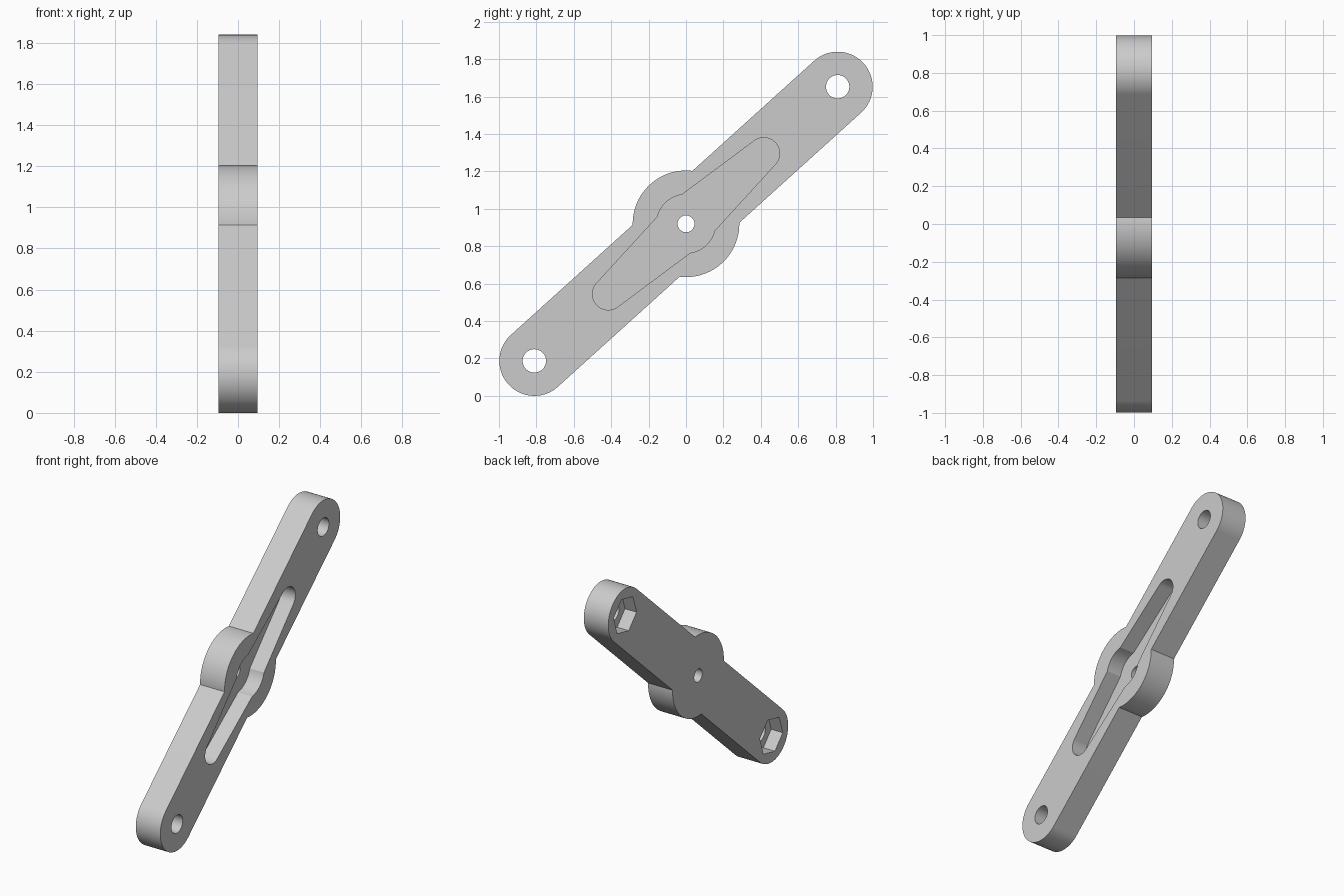
import bpy, bmesh
from math import sin, cos, pi, asin, acos, radians, atan2

cube = bpy.data.objects.get("Cube")
if cube:
    bpy.data.objects.remove(cube, do_unlink=True)

TILT = atan2(0.733, 0.811)   # slope of the arm
REACH = 1.093                # centre to end hole
MID_Z = 0.92
HALF = 0.095                 # half thickness

grey = bpy.data.materials.new("light grey")
grey.use_nodes = True
grey.diffuse_color = (0.6, 0.6, 0.6, 1)
grey.node_tree.nodes["Principled BSDF"].inputs["Base Color"].default_value = (0.6, 0.6, 0.6, 1)


def arc(u, r, a0, a1, n):
    return [(u + r * cos(a0 + (a1 - a0) * i / n), r * sin(a0 + (a1 - a0) * i / n))
            for i in range(n + 1)]


def circle(u, r, n=48, turn=0.0):
    return arc(u, r, turn, turn + 2 * pi, n)[:-1]


def double_arm(reach, end_r, hub_r, waist):
    """Two round-ended arms joined by a round hub; waist is the arm half width at the hub."""
    normal = pi / 2 - asin((waist - end_r) / reach)
    meet = normal - acos(waist / hub_r)
    half = arc(reach, end_r, -normal, normal, 40) + arc(0, hub_r, meet, pi - meet, 40)
    return half + [(-u, -v) for u, v in half]


def prism(name, outline, x0, x1):
    """Extrude an outline drawn along the arm through the thickness."""
    bm = bmesh.new()
    c, s = cos(TILT), sin(TILT)
    verts = [bm.verts.new((x0, u * c - v * s, MID_Z + u * s + v * c)) for u, v in outline]
    face = bm.faces.new(verts)
    moved = bmesh.ops.extrude_face_region(bm, geom=[face])["geom"]
    bmesh.ops.translate(bm, vec=(x1 - x0, 0, 0),
                        verts=[g for g in moved if isinstance(g, bmesh.types.BMVert)])
    bmesh.ops.recalc_face_normals(bm, faces=bm.faces)
    mesh = bpy.data.meshes.new(name)
    bm.to_mesh(mesh)
    bm.free()
    mesh.materials.append(grey)
    obj = bpy.data.objects.new(name, mesh)
    bpy.context.collection.objects.link(obj)
    return obj


# Bar with round ends and a round hub
bar = prism("pivot_bar", double_arm(REACH, 0.187, 0.285, 0.187), -HALF, HALF)

# Stepped slot, centre hole, end holes and hexagonal nut pockets
cutters = [
    prism("slot_cutter", double_arm(0.56, 0.085, 0.157, 0.138), HALF - 0.11, 0.2),
    prism("centre_hole_cutter", circle(0, 0.045), -0.2, 0.2),
]
for side, u in (("lower", -REACH), ("upper", REACH)):
    cutters.append(prism(side + "_hole_cutter", circle(u, 0.0625), -0.2, 0.2))
    cutters.append(prism(side + "_nut_cutter", circle(u, 0.13, 6, radians(30)), -0.2, -HALF + 0.09))

bpy.context.view_layer.objects.active = bar
for cutter in cutters:
    mod = bar.modifiers.new(cutter.name, 'BOOLEAN')
    mod.operation = 'DIFFERENCE'
    mod.solver = 'EXACT'
    mod.object = cutter
    bpy.ops.object.modifier_apply(modifier=mod.name)
for cutter in cutters:
    bpy.data.objects.remove(cutter, do_unlink=True)

# Smooth curved walls, keep the rims sharp
bpy.ops.object.select_all(action='DESELECT')
bar.select_set(True)
bpy.ops.object.shade_smooth_by_angle(angle=radians(25))
